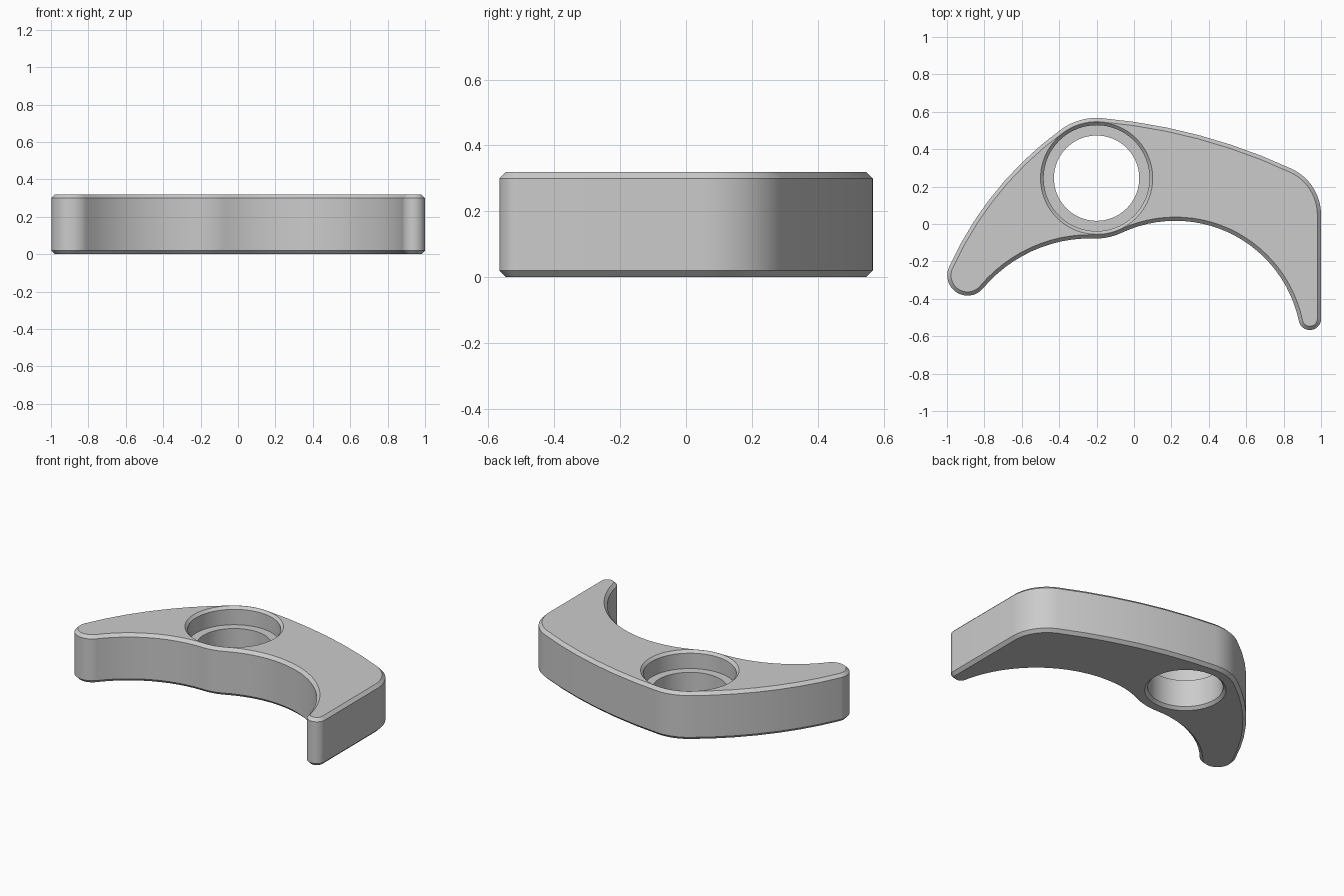
import bpy
import bmesh
from math import cos, sin, tan, radians, pi
from mathutils import Vector, Matrix

cube = bpy.data.objects.get("Cube")
if cube:
    bpy.data.objects.remove(cube, do_unlink=True)

HEIGHT = 0.32
CHAMFER = 0.02
HOLE = Vector((-0.2, 0.245))

# Outline corners, clockwise: x, y, then the sweep of the arc to the next corner
# (positive bulges outward, negative is hollow, zero is straight)
OUTLINE = [
    (-0.172, 0.566, 20),     # long back edge
    (0.843, 0.295, 65),      # rounded shoulder
    (1.0, 0.05, 0),          # straight side
    (1.0, -0.507, 170),      # narrow tip
    (0.881, -0.517, -103),   # large hollow
    (-0.064, -0.046, 28.6),  # bulge round the hole
    (-0.22, -0.077, -51),    # small hollow
    (-0.808, -0.345, 164.5), # wide tip
    (-0.988, -0.229, 30),    # sloping back edge
    (-0.385, 0.509, 40),     # bulge behind the hole
]


def arc(p, q, sweep):
    """Points of a clockwise arc from p up to, but not including, q."""
    if sweep == 0:
        return [p]
    d = q - p
    angle = radians(sweep)
    centre = (p + q) / 2 + Vector((d.y, -d.x)) / (2 * tan(angle / 2))
    count = max(6, int(abs(sweep) / 4))
    return [centre + Matrix.Rotation(-angle * i / count, 2) @ (p - centre)
            for i in range(count)]


def inset(points, distance):
    """Move a clockwise loop inward."""
    result = []
    for i, p in enumerate(points):
        before = (p - points[i - 1]).normalized()
        after = (points[(i + 1) % len(points)] - p).normalized()
        t = (before + after).normalized()
        result.append(p + Vector((t.y, -t.x)) * distance)
    return result


def circle(radius, count=96):
    return [HOLE + radius * Vector((cos(2 * pi * i / count), sin(2 * pi * i / count)))
            for i in range(count)]


def wall(bm, loops):
    """Skin a stack of (points, z) loops; return the end loops' edges."""
    rings = [[bm.verts.new((p.x, p.y, z)) for p in pts] for pts, z in loops]
    for a, b in zip(rings, rings[1:]):
        for i in range(len(a)):
            bm.faces.new((a[i - 1], a[i], b[i], b[i - 1]))
    return [[bm.edges.get((r[i - 1], r[i])) for i in range(len(r))]
            for r in (rings[0], rings[-1])]


# Outer wall with chamfered rims
outline = []
for i, (x, y, sweep) in enumerate(OUTLINE):
    nx, ny, _ = OUTLINE[(i + 1) % len(OUTLINE)]
    outline += arc(Vector((x, y)), Vector((nx, ny)), sweep)
rim = inset(outline, CHAMFER)
bm = bmesh.new()
outer_top, outer_base = wall(bm, [
    (rim, HEIGHT), (outline, HEIGHT - CHAMFER), (outline, CHAMFER), (rim, 0)])

# Stepped hole with chamfered mouths
steps = [(0.3, HEIGHT), (0.283, 0.303), (0.283, 0.2),
         (0.228, 0.2), (0.228, 0.018), (0.246, 0)]
hole_top, hole_base = wall(bm, [(circle(r), z) for r, z in steps])

# Flat top and underside
for edges in (outer_top + hole_top, outer_base + hole_base):
    bmesh.ops.triangle_fill(bm, use_beauty=True, edges=edges, normal=(0, 0, 1))
bmesh.ops.recalc_face_normals(bm, faces=bm.faces[:])

mesh = bpy.data.meshes.new("curved_bracket")
bm.to_mesh(mesh)
bm.free()
bracket = bpy.data.objects.new("curved_bracket", mesh)
bpy.context.collection.objects.link(bracket)

# Plain grey material
grey = bpy.data.materials.new("light grey")
grey.use_nodes = True
colour = (0.6, 0.6, 0.6, 1)
grey.diffuse_color = colour
grey.node_tree.nodes["Principled BSDF"].inputs["Base Color"].default_value = colour
mesh.materials.append(grey)

bpy.ops.object.select_all(action='DESELECT')
bracket.select_set(True)
bpy.context.view_layer.objects.active = bracket
bpy.ops.object.shade_smooth_by_angle(angle=radians(30))
